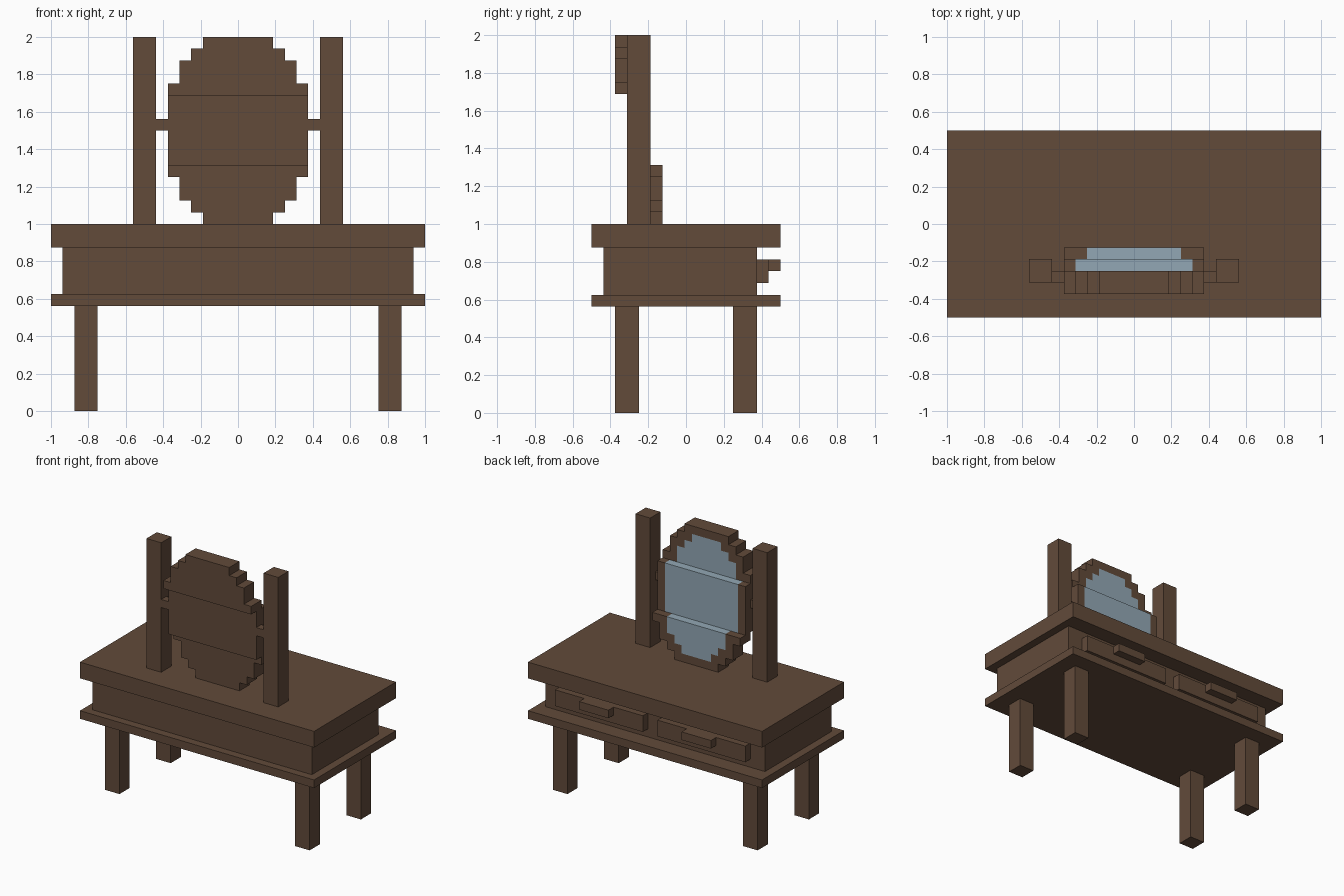
import bpy
import bmesh

U = 1 / 16  # block size of the whole design

old = bpy.data.objects.get("Cube")
if old:
    bpy.data.objects.remove(old)


def material(name, rgb):
    mat = bpy.data.materials.new(name)
    mat.use_nodes = True
    mat.diffuse_color = (*rgb, 1)
    mat.node_tree.nodes["Principled BSDF"].inputs["Base Color"].default_value = (*rgb, 1)
    return mat


WOOD = material("dark_wood", (0.122, 0.069, 0.042))
GLASS = material("mirror_glass", (0.29, 0.39, 0.46))


def finish(name, bm, mats):
    mesh = bpy.data.meshes.new(name)
    bm.to_mesh(mesh)
    bm.free()
    for mat in mats:
        mesh.materials.append(mat)
    obj = bpy.data.objects.new(name, mesh)
    bpy.context.collection.objects.link(obj)
    return obj


def box(name, x, y, z):
    """Wooden box from (low, high) ranges given in blocks."""
    bm = bmesh.new()
    bmesh.ops.create_cube(bm, size=1)
    for v in bm.verts:
        for axis, (low, high) in enumerate((x, y, z)):
            v.co[axis] = U * (high if v.co[axis] > 0 else low)
    return finish(name, bm, [WOOD])


def pair(name, x, y, z):
    """The same box on the left and, mirrored, on the right."""
    box("left_" + name, x, y, z)
    box("right_" + name, (-x[1], -x[0]), y, z)


# Table
box("table_top", (-16, 16), (-8, 8), (14, 16))
box("drawer_case", (-15, 15), (-7, 6), (10, 14))
box("lower_board", (-16, 16), (-8, 8), (9, 10))
pair("front_leg", (12, 14), (-6, -4), (0, 9))
pair("back_leg", (12, 14), (4, 6), (0, 9))

# Drawers and handles
pair("drawer", (1, 13), (6, 7), (11, 13))
pair("drawer_handle", (5, 9), (7, 8), (12, 13))

# Mirror posts and pivots
pair("mirror_post", (7, 9), (-5, -3), (16, 32))
pair("mirror_pivot", (6, 7), (-5, -4), (24, 25))

# Stepped oval: half widths of frame and glass per row, end to middle
FRAME = (3, 4, 5, 5, 6, 6, 6, 6)
PANE = (0, 2, 3, 4, 4, 5, 5, 5)

# Tilted mirror: each third sits one block further back than the one above
cells = {}
for row in range(16):
    step = min(row, 15 - row)
    back = -4 if row < 5 else -5 if row < 11 else -6
    for x in range(-FRAME[step], FRAME[step]):
        cells[x, back, 16 + row] = 0
        in_pane = -PANE[step] <= x < PANE[step]
        cells[x, back + 1, 16 + row] = 1 if in_pane else 0

# Skin only the exposed sides of the blocks
bm = bmesh.new()
for cell, colour in cells.items():
    for axis in range(3):
        for side in (0, 1):
            beside = list(cell)
            beside[axis] += 2 * side - 1
            if tuple(beside) in cells:
                continue
            corners = []
            for a, b in ((0, 0), (1, 0), (1, 1), (0, 1)):
                p = list(cell)
                p[axis] += side
                p[(axis + 1) % 3] += a
                p[(axis + 2) % 3] += b
                corners.append(bm.verts.new([U * c for c in p]))
            face = bm.faces.new(corners if side else corners[::-1])
            face.material_index = colour
bmesh.ops.remove_doubles(bm, verts=bm.verts, dist=U / 100)
bmesh.ops.dissolve_limit(bm, angle_limit=0.01, verts=bm.verts,
                         edges=bm.edges, delimit={'MATERIAL'})
finish("oval_mirror", bm, [WOOD, GLASS])
